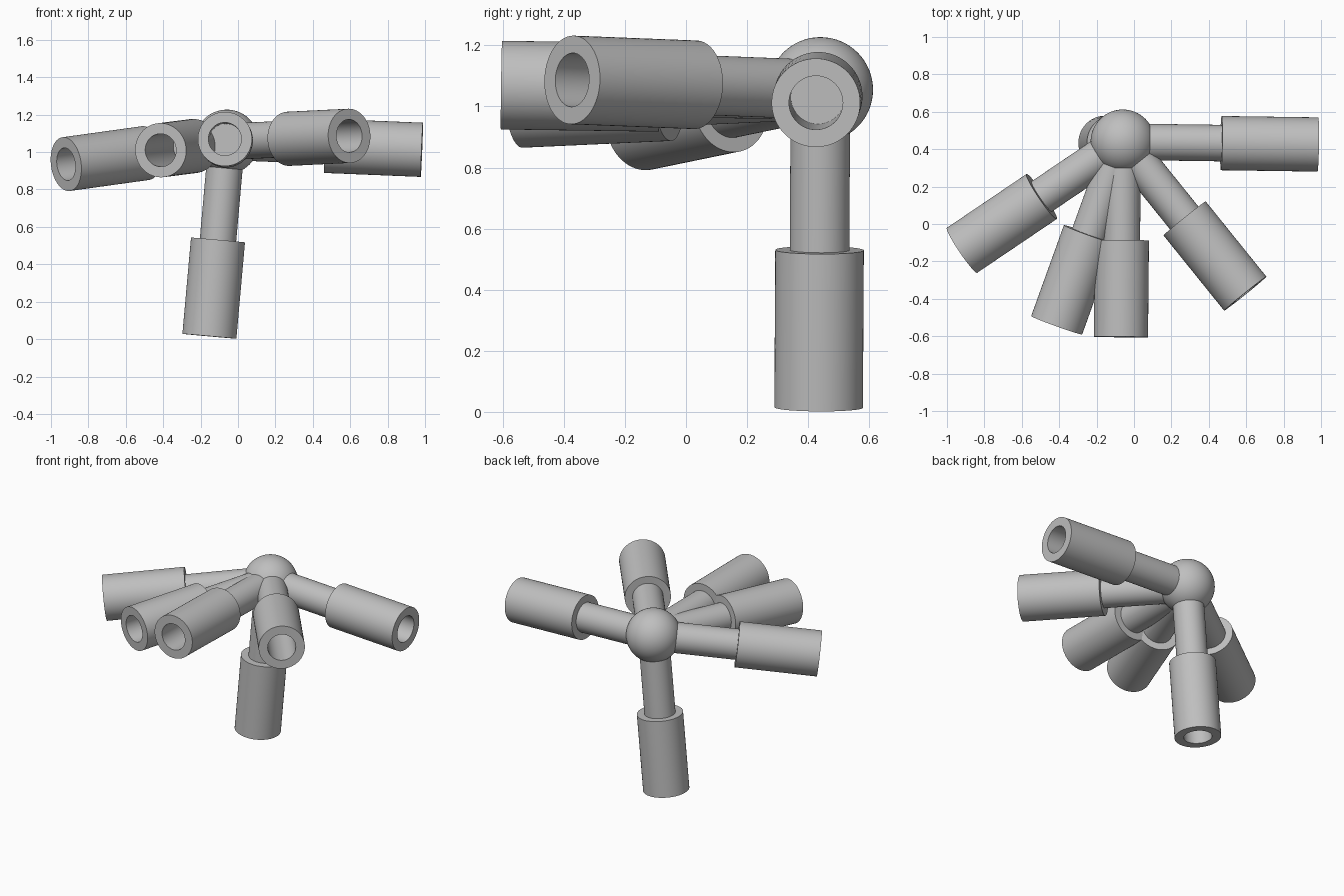
import bpy
import bmesh
import math
from mathutils import Vector

if "Cube" in bpy.data.objects:
    bpy.data.objects.remove(bpy.data.objects["Cube"], do_unlink=True)

HUB = Vector((-0.06, 0.44, 1.055))
HUB_RADIUS = 0.172
ROD_RADIUS, BARREL_RADIUS, BORE_RADIUS = 0.0975, 0.145, 0.088
BARREL_START, BORE_FLOOR, ARM_END = 0.527, 0.6, 1.044

grey = bpy.data.materials.new("plain grey")
grey.use_nodes = True
grey.diffuse_color = (0.52, 0.52, 0.52, 1)
grey.node_tree.nodes["Principled BSDF"].inputs["Base Color"].default_value = grey.diffuse_color


def finish(obj):
    """Give the part its colour and smooth its round faces."""
    obj.data.materials.append(grey)
    bpy.ops.object.select_all(action="DESELECT")
    obj.select_set(True)
    bpy.context.view_layer.objects.active = obj
    bpy.ops.object.shade_smooth_by_angle(angle=math.radians(35))


def lathe(name, profile, direction):
    """Spin (radius, distance) points and aim the axis out from the hub."""
    bm = bmesh.new()
    verts = [bm.verts.new((r, 0, d)) for r, d in profile]
    edges = [bm.edges.new(pair) for pair in zip(verts, verts[1:])]
    bmesh.ops.spin(bm, geom=verts + edges, cent=(0, 0, 0), axis=(0, 0, 1),
                   angle=math.tau, steps=64, use_duplicate=False)
    bmesh.ops.remove_doubles(bm, verts=bm.verts, dist=0.0001)
    bmesh.ops.recalc_face_normals(bm, faces=bm.faces)
    mesh = bpy.data.meshes.new(name)
    bm.to_mesh(mesh)
    bm.free()
    obj = bpy.data.objects.new(name, mesh)
    bpy.context.collection.objects.link(obj)
    obj.location = HUB
    obj.rotation_euler = direction.to_track_quat("Z", "Y").to_euler()
    finish(obj)


# Central ball
bpy.ops.mesh.primitive_uv_sphere_add(segments=64, ring_count=32,
                                     radius=HUB_RADIUS, location=HUB)
hub = bpy.context.object
hub.name = "hub_ball"
finish(hub)

# Solid rod from the hub, and the bored barrel at its end
rod = [(0, 0), (ROD_RADIUS, 0), (ROD_RADIUS, 0.56), (0, 0.56)]
barrel = [(0, BARREL_START), (BARREL_RADIUS, BARREL_START),
          (BARREL_RADIUS, ARM_END), (BORE_RADIUS, ARM_END),
          (BORE_RADIUS, BORE_FLOOR), (0, BORE_FLOOR)]

# Centre of each arm's open end
arm_ends = {
    "left_arm": (0.987, 0.425, 1.012),
    "front_left_arm": (0.597, -0.375, 1.087),
    "front_arm": (-0.07, -0.605, 1.07),
    "front_right_arm": (-0.413, -0.54, 1.01),
    "right_arm": (-0.917, -0.139, 0.936),
    "lower_arm": (-0.153, 0.434, 0.015),
}
for name, end in arm_ends.items():
    direction = Vector(end) - HUB
    lathe(name + "_rod", rod, direction)
    lathe(name + "_barrel", barrel, direction)
